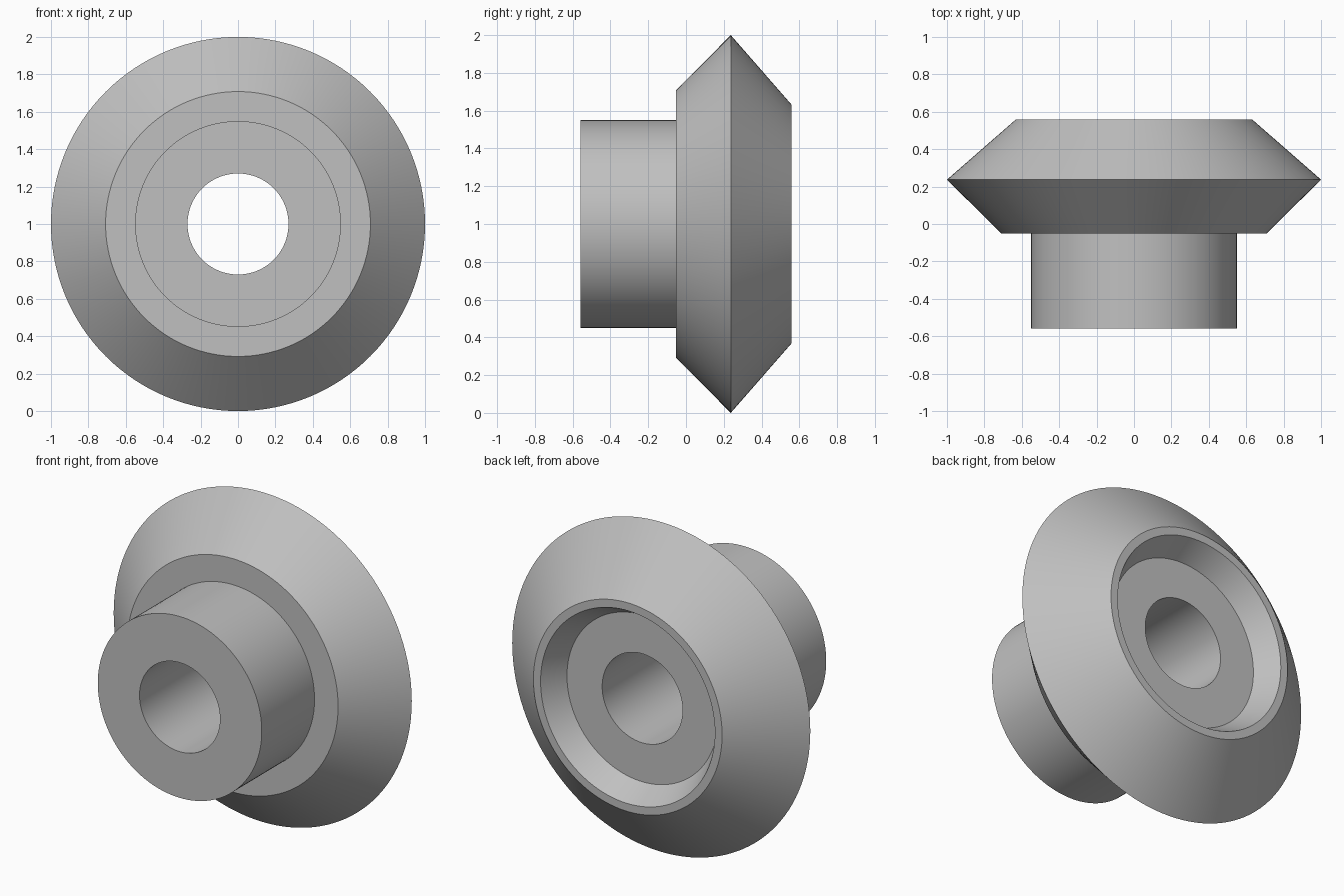
import bpy, bmesh
from math import radians
from mathutils import Matrix, Vector

SEGMENTS = 128

cube = bpy.data.objects.get("Cube")
if cube:
    bpy.data.objects.remove(cube, do_unlink=True)

# Plain grey for the whole part
grey = bpy.data.materials.new("plain_grey")
grey.use_nodes = True
grey.diffuse_color = (0.53, 0.53, 0.53, 1)
grey.node_tree.nodes["Principled BSDF"].inputs["Base Color"].default_value = grey.diffuse_color


def lathe(name, profile, center):
    """Revolve a closed (radius, y) profile around the y axis."""
    bm = bmesh.new()
    verts = [bm.verts.new((r, y, 0)) for r, y in profile]
    edges = [bm.edges.new((v, verts[i - 1])) for i, v in enumerate(verts)]
    bmesh.ops.spin(bm, geom=verts + edges, cent=(0, 0, 0), axis=(0, 1, 0),
                   angle=radians(360), steps=SEGMENTS, use_merge=True)
    bmesh.ops.remove_doubles(bm, verts=bm.verts[:], dist=0.0001)
    bmesh.ops.recalc_face_normals(bm, faces=bm.faces[:])
    bmesh.ops.transform(bm, matrix=Matrix.Translation(Vector(center)), verts=bm.verts[:])
    mesh = bpy.data.meshes.new(name)
    bm.to_mesh(mesh)
    bm.free()
    obj = bpy.data.objects.new(name, mesh)
    bpy.context.collection.objects.link(obj)
    mesh.materials.append(grey)
    bpy.ops.object.select_all(action='DESELECT')
    obj.select_set(True)
    bpy.context.view_layer.objects.active = obj
    bpy.ops.object.shade_smooth_by_angle(angle=radians(25))
    return obj


# Hub, double-bevelled rim, dished back and through bore in one section
lathe("bevelled_wheel_with_hub", [
    (0.27, -0.558), (0.55, -0.558),    # hub front
    (0.55, -0.052), (0.708, -0.052),   # shoulder
    (1.0, 0.237), (0.633, 0.558),      # bevelled rim
    (0.585, 0.558), (0.506, 0.418),    # back lip and tapered recess
    (0.27, 0.418),                     # recess floor to bore
], (0, 0, 1))
